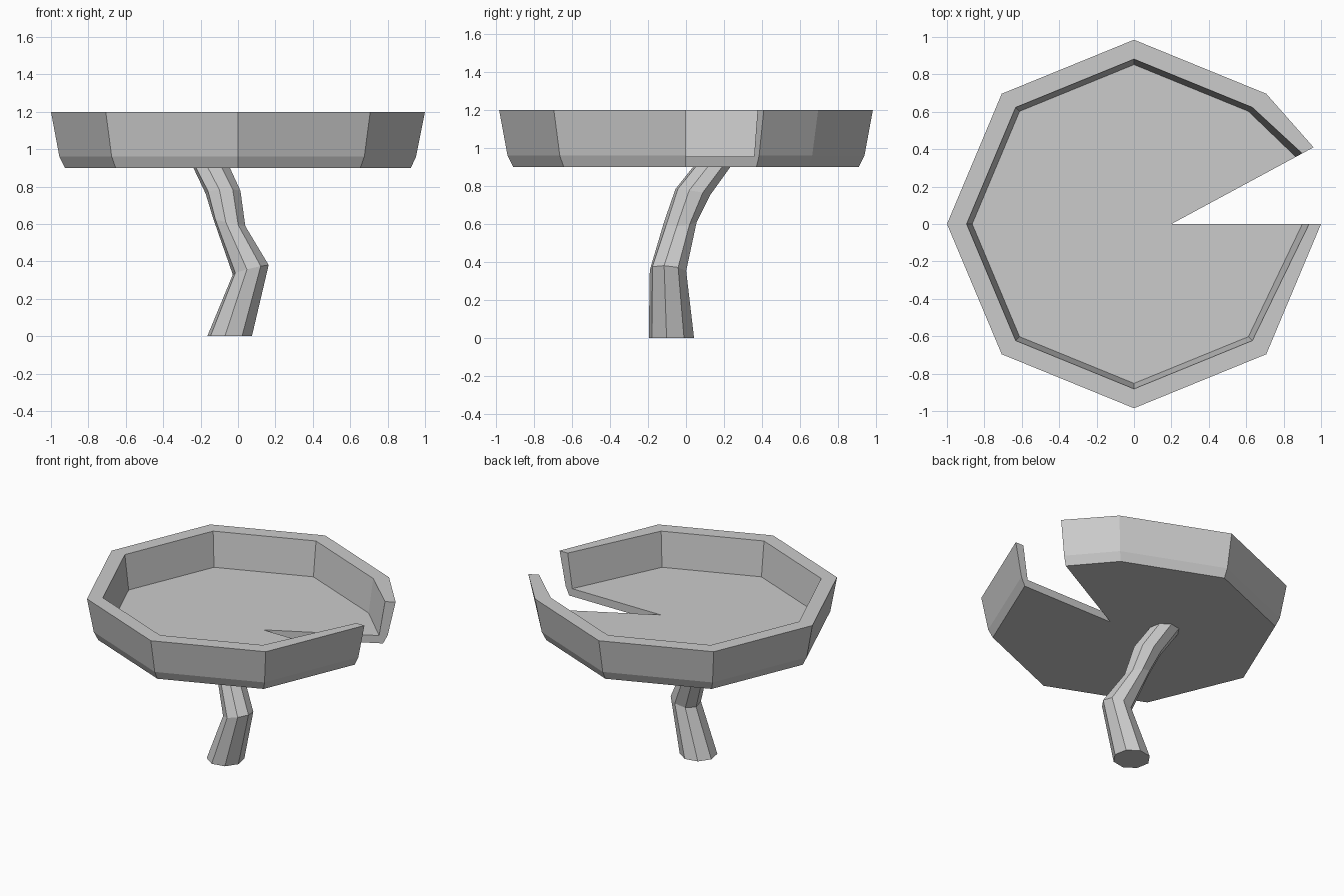
import bpy, math
from mathutils import Vector

if "Cube" in bpy.data.objects:
    bpy.data.objects.remove(bpy.data.objects["Cube"])


def make_object(name, verts, faces):
    mesh = bpy.data.meshes.new(name)
    mesh.from_pydata(verts, [], faces)
    mesh.validate()
    obj = bpy.data.objects.new(name, mesh)
    bpy.context.collection.objects.link(obj)
    return obj


# Pad: notched octagonal tray, swept from outer rim through section levels
TIP = Vector((0.2, 0.0))
ends = [Vector((0.96, 0.41)), Vector((1.0, 0.0))]
corners = [Vector((math.cos(math.radians(a)), 0.985 * math.sin(math.radians(a))))
           for a in range(45, 316, 45)]
# (z, scale of corners about the centre, scale of notch ends about the tip)
levels = [(0.90, 0.925, 0.905), (0.96, 0.955, 0.94), (1.20, 1.0, 1.0),
          (1.20, 0.895, 0.92), (0.955, 0.865, 0.875)]
verts, faces = [], []
for z, s, e in levels:
    ring = [TIP + (ends[0] - TIP) * e] + [c * s for c in corners] \
        + [TIP + (ends[1] - TIP) * e]
    verts += [(p.x, p.y, z) for p in ring]
n = len(corners) + 2
top = len(levels) - 1
tip_low, tip_high = len(verts), len(verts) + 1
verts += [(TIP.x, TIP.y, 0.90), (TIP.x, TIP.y, 0.955)]
for k in range(top):
    for i in range(n - 1):
        a, b = k * n + i, k * n + i + 1
        faces.append((a, b, b + n, a + n))
faces.append([tip_low] + list(range(n - 1, -1, -1)))
faces.append([tip_high] + list(range(top * n, top * n + n)))
# Notch side walls, closing the cut rim
faces.append([tip_low] + [k * n for k in range(top + 1)] + [tip_high])
faces.append([tip_high] + [k * n + n - 1 for k in range(top, -1, -1)] + [tip_low])
make_object("lily_pad", verts, faces)

# Stem: bent octagonal tube (x, y, z, radius, tilt in x, tilt in y)
stations = [(-0.045, -0.077, 0.0, 0.122, 0.0, 0.0),
            (0.068, -0.095, 0.355, 0.098, 0.25, -0.08),
            (-0.047, -0.03, 0.61, 0.088, -0.23, 0.05),
            (-0.08, 0.037, 0.77, 0.095, 0.05, -0.16),
            (-0.15, 0.15, 0.92, 0.10, 0.0, 0.0)]
sides = 8
verts, faces = [], []
for x, y, z, r, tx, ty in stations:
    for i in range(sides):
        a = math.radians(-12 + 45 * i)
        dx, dy = r * math.cos(a), r * math.sin(a)
        verts.append((x + dx, y + dy, z + tx * dx + ty * dy))
for k in range(len(stations) - 1):
    for i in range(sides):
        a, b = k * sides + i, k * sides + (i + 1) % sides
        faces.append((a, b, b + sides, a + sides))
faces.append(list(range(sides - 1, -1, -1)))
faces.append(list(range(len(verts) - sides, len(verts))))
make_object("stem", verts, faces)
